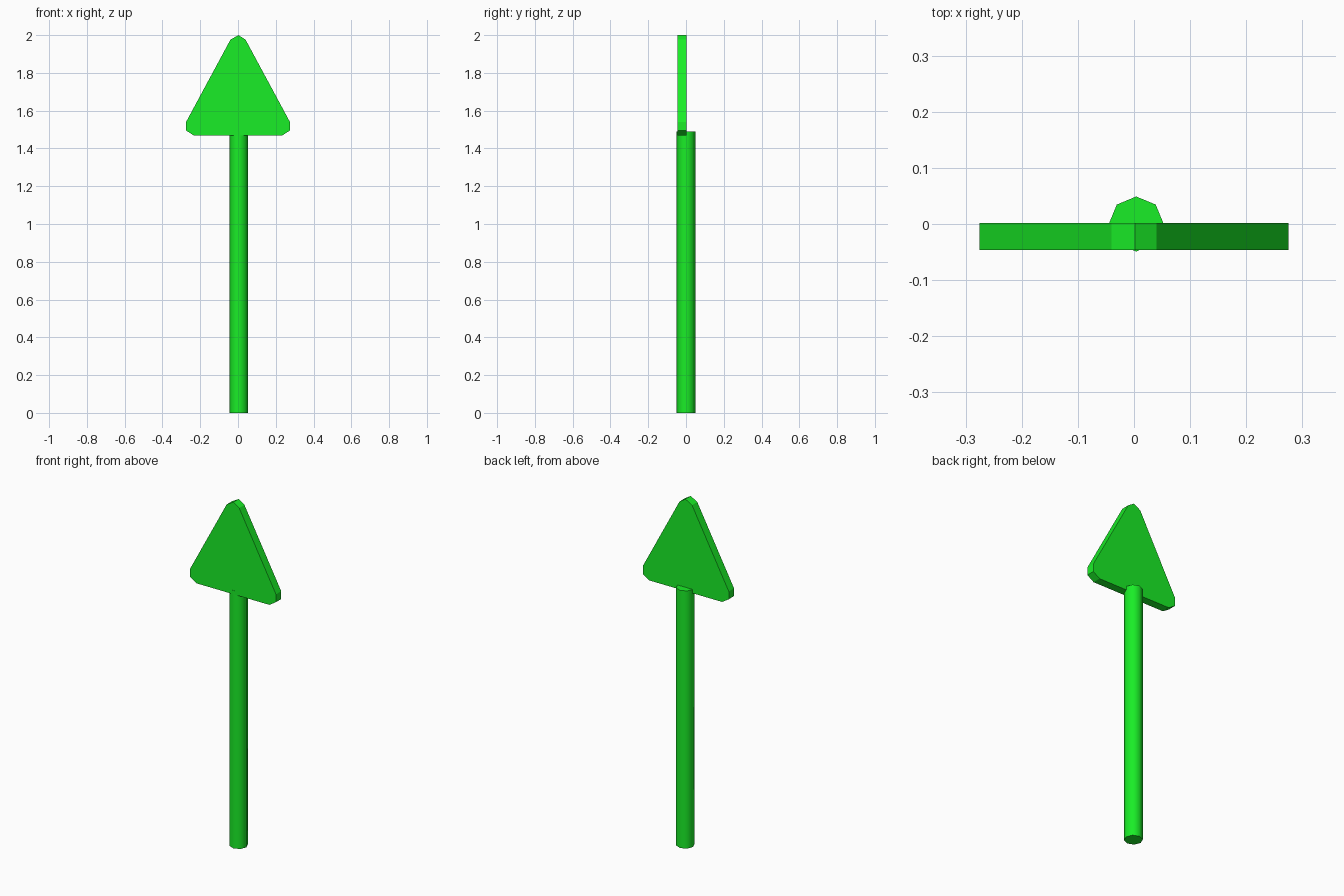
import bpy, bmesh, math

if "Cube" in bpy.data.objects:
    bpy.data.objects.remove(bpy.data.objects["Cube"])

green = bpy.data.materials.new("green")
green.diffuse_color = (0.01, 0.85, 0.02, 1)
green.use_nodes = True
green.node_tree.nodes["Principled BSDF"].inputs["Base Color"].default_value = green.diffuse_color

# Octagonal post
bpy.ops.mesh.primitive_cylinder_add(vertices=8, radius=0.049, depth=1.49,
                                    location=(0.004, 0, 0.745))
post = bpy.context.object
post.name = "post"
post.data.materials.append(green)
bpy.ops.object.shade_smooth_by_angle(angle=math.radians(60))

# Triangular board with clipped corners: mirrored half profile, extruded in y
half = [(0.04, 1.976), (0.275, 1.54), (0.275, 1.495), (0.233, 1.468)]
outline = [(0.002, 2.0)] + half + [(-x, z) for x, z in reversed(half)]
front_y, back_y = -0.046, 0.002

bm = bmesh.new()
face = bm.faces.new([bm.verts.new((x, front_y, z)) for x, z in outline])
ext = bmesh.ops.extrude_face_region(bm, geom=[face], use_keep_orig=True)
moved = [v for v in ext["geom"] if isinstance(v, bmesh.types.BMVert)]
bmesh.ops.translate(bm, verts=moved, vec=(0, back_y - front_y, 0))
bmesh.ops.recalc_face_normals(bm, faces=bm.faces[:])
mesh = bpy.data.meshes.new("sign_board")
bm.to_mesh(mesh)
bm.free()
mesh.materials.append(green)
board = bpy.data.objects.new("sign_board", mesh)
bpy.context.collection.objects.link(board)
